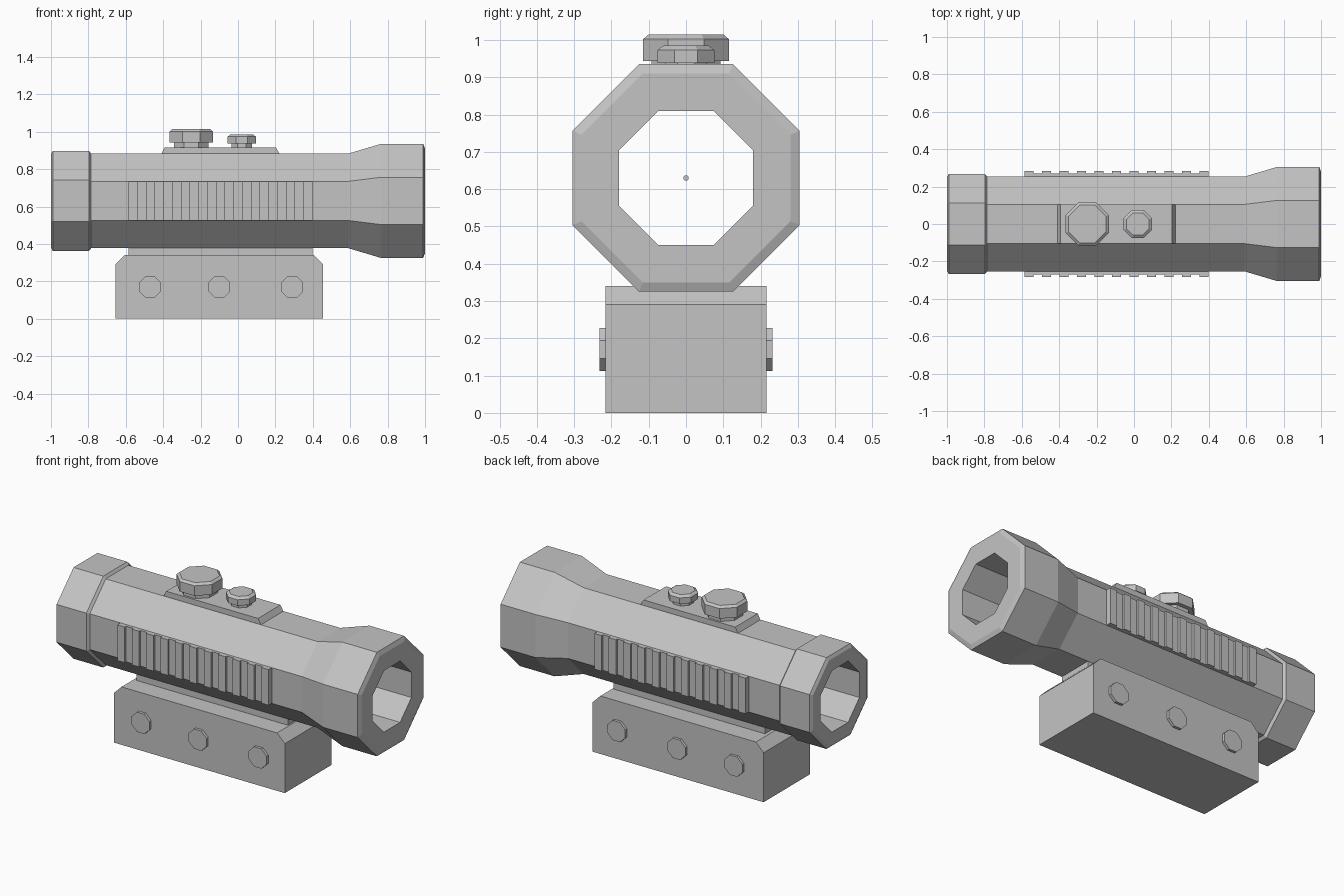
import bpy
import bmesh
from math import cos, sin, pi
from mathutils import Vector

cube = bpy.data.objects.get("Cube")
if cube:
    bpy.data.objects.remove(cube, do_unlink=True)

grey = bpy.data.materials.new("matte grey")
grey.use_nodes = True
colour = (0.55, 0.55, 0.55, 1)
grey.diffuse_color = colour
grey.node_tree.nodes["Principled BSDF"].inputs["Base Color"].default_value = colour

AXIS_Z = 0.63      # height of the tube axis
BODY = 0.253       # centre to flat of the main tube
SIDES = 8


def finish(name, bm):
    bmesh.ops.recalc_face_normals(bm, faces=bm.faces)
    mesh = bpy.data.meshes.new(name)
    bm.to_mesh(mesh)
    bm.free()
    mesh.materials.append(grey)
    obj = bpy.data.objects.new(name, mesh)
    bpy.context.collection.objects.link(obj)
    return obj


def turned(name, profile, axis, origin, hollow=False):
    """Octagonal solid from (distance along axis, centre-to-flat) pairs."""
    axis = Vector(axis)
    u = Vector((0, 1, 0)) if abs(axis.y) < 0.5 else Vector((1, 0, 0))
    v = axis.cross(u)
    bm = bmesh.new()
    rings = []
    for t, apothem in profile:
        r = apothem / cos(pi / SIDES)
        angles = [(i + 0.5) * 2 * pi / SIDES for i in range(SIDES)]
        rings.append([bm.verts.new(Vector(origin) + axis * t + (u * cos(a) + v * sin(a)) * r)
                      for a in angles])
    pairs = list(zip(rings, rings[1:]))
    if hollow:
        pairs.append((rings[-1], rings[0]))
    else:
        bm.faces.new(rings[0])
        bm.faces.new(rings[-1])
    for a, b in pairs:
        for i in range(SIDES):
            j = (i + 1) % SIDES
            bm.faces.new((a[i], a[j], b[j], b[i]))
    return finish(name, bm)


def extruded(name, outline, y0, y1):
    """Extrude an (x, z) outline from y0 to y1."""
    bm = bmesh.new()
    face = bm.faces.new([bm.verts.new((x, y0, z)) for x, z in outline])
    out = bmesh.ops.extrude_face_region(bm, geom=[face])
    moved = [g for g in out["geom"] if isinstance(g, bmesh.types.BMVert)]
    bmesh.ops.translate(bm, verts=moved, vec=(0, y1 - y0, 0))
    return finish(name, bm)


# Hollow tube with rear collar and flared front bell
turned("scope_tube", [
    (-1.0, 0.18), (-1.0, 0.25), (-0.99, 0.268), (-0.797, 0.268), (-0.785, BODY),
    (0.59, BODY), (0.765, 0.305), (0.99, 0.305), (1.0, 0.28), (1.0, 0.18),
], (1, 0, 0), (0, 0, AXIS_Z), hollow=True)

# Aiming dot in the bore
turned("aiming_dot", [(-0.004, 0.007), (0.004, 0.007)], (1, 0, 0), (0, 0, AXIS_Z))

# Ribbed side grips: one stepped strip per side
half = BODY * 0.4142
start, end, count = -0.585, 0.397, 21
step = (end - start) / count
for side, label in ((-1, "front"), (1, "back")):
    bm = bmesh.new()
    outline = [(start, BODY - 0.01)]
    for i in range(count):
        depth = 0.27 if i % 2 else 0.283
        outline += [(start + i * step, depth), (start + (i + 1) * step, depth)]
    outline.append((end, BODY - 0.01))
    face = bm.faces.new([bm.verts.new((x, side * y, AXIS_Z - half)) for x, y in outline])
    out = bmesh.ops.extrude_face_region(bm, geom=[face])
    moved = [g for g in out["geom"] if isinstance(g, bmesh.types.BMVert)]
    bmesh.ops.translate(bm, verts=moved, vec=(0, 0, 2 * half))
    finish(label + "_ribbed_grip", bm)

# Raised plate under the dials
extruded("dial_plate", [(-0.41, 0.87), (0.222, 0.87), (0.222, 0.883), (0.203, 0.915),
                        (-0.393, 0.915), (-0.41, 0.883)], -0.104, 0.104)

# Adjustment dials: stem and chamfered cap
for name, x, r, stem, low, top, cut in (("large_dial", -0.25, 0.115, 0.092, 0.943, 1.014, 0.014),
                                        ("small_dial", 0.02, 0.076, 0.055, 0.938, 0.985, 0.016)):
    turned(name, [(0.9, stem), (low, stem), (low, r), (top - 0.012, r), (top, r - cut)],
           (0, 0, 1), (x, 0, 0))

# Mount block with chamfered ends, and the neck that carries the tube
extruded("mount_block", [(-0.655, 0), (0.455, 0), (0.455, 0.29), (0.405, 0.34),
                         (-0.605, 0.34), (-0.655, 0.29)], -0.216, 0.216)
extruded("mount_neck", [(-0.585, 0.33), (0.397, 0.33), (0.397, 0.39), (-0.585, 0.39)],
         -0.104, 0.104)

# Octagonal bolt heads on both sides of the mount
for n, x in enumerate((-0.47, -0.1, 0.29), 1):
    for side, label in ((-1, "front"), (1, "back")):
        turned(f"{label}_bolt_{n}", [(0.2, 0.058), (0.232, 0.058)],
               (0, side, 0), (x, 0, 0.17))
